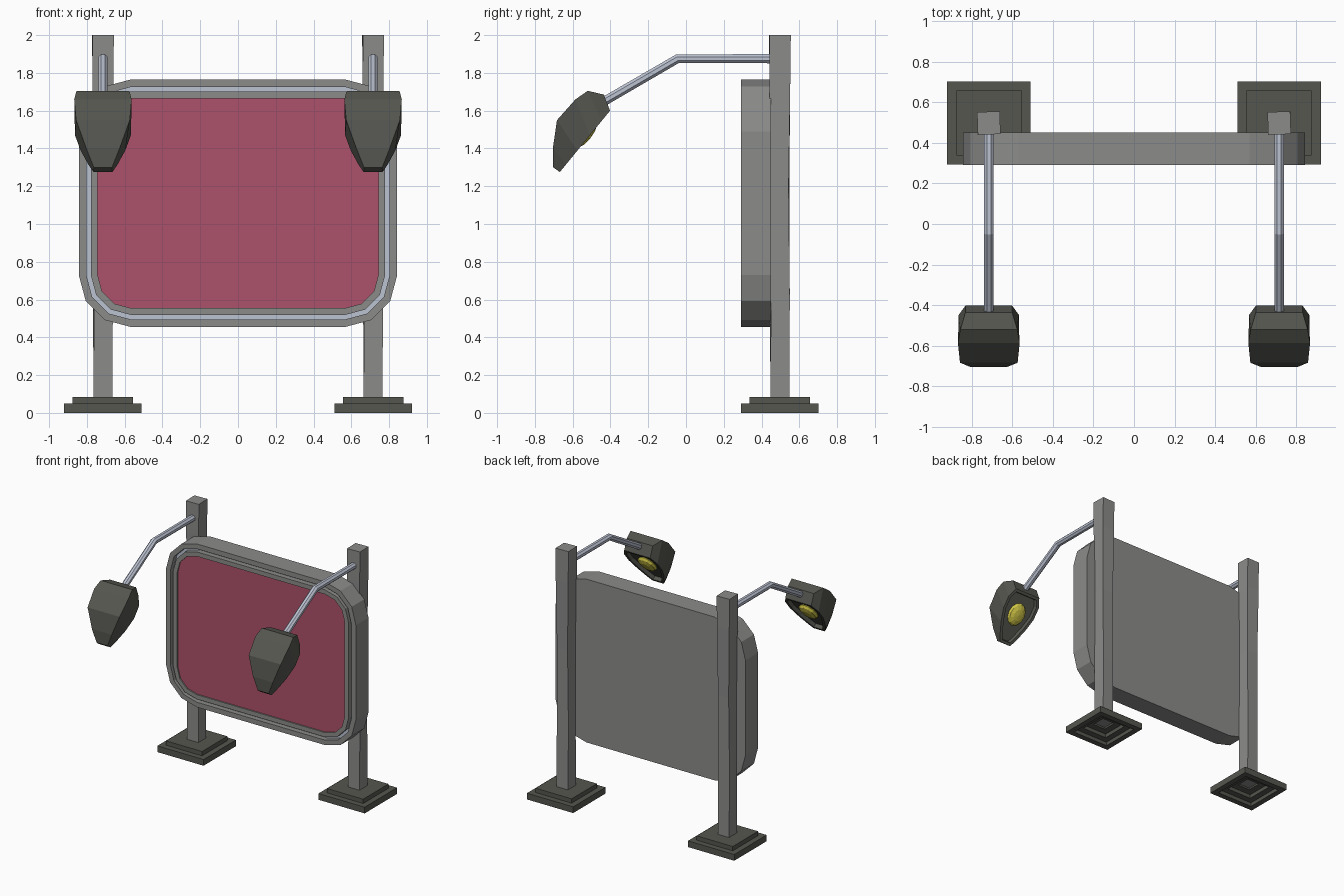
import bpy, bmesh, math
from mathutils import Vector, Matrix

cube = bpy.data.objects.get("Cube")
if cube:
    bpy.data.objects.remove(cube, do_unlink=True)


def material(name, rgb):
    m = bpy.data.materials.new(name)
    m.use_nodes = True
    m.diffuse_color = (*rgb, 1)
    m.node_tree.nodes["Principled BSDF"].inputs["Base Color"].default_value = (*rgb, 1)
    return m


GREY = material("post grey", (0.26, 0.26, 0.255))
DARK = material("dark grey", (0.092, 0.092, 0.08))
METAL = material("pale metal", (0.50, 0.54, 0.64))
PINK = material("panel pink", (0.42, 0.085, 0.145))
YELLOW = material("bulb yellow", (0.62, 0.55, 0.06))


def finish(bm, name, mats):
    bmesh.ops.recalc_face_normals(bm, faces=bm.faces)
    mesh = bpy.data.meshes.new(name)
    bm.to_mesh(mesh)
    bm.free()
    for m in mats:
        mesh.materials.append(m)
    obj = bpy.data.objects.new(name, mesh)
    bpy.context.collection.objects.link(obj)
    return obj


def loft(rings, band_mats=None, end_mat=0):
    """Skin closed rings in order and cap both ends."""
    bm = bmesh.new()
    loops = [[bm.verts.new(p) for p in ring] for ring in rings]
    for b, (lo, hi) in enumerate(zip(loops, loops[1:])):
        n = len(lo)
        for i in range(n):
            j = (i + 1) % n
            f = bm.faces.new((lo[i], lo[j], hi[j], hi[i]))
            f.material_index = band_mats[b] if band_mats else 0
    bm.faces.new(loops[0])
    bm.faces.new(loops[-1]).material_index = end_mat
    return bm


def square(cx, cy, z, h, turn=0):
    return [Vector((cx, cy, z)) + Matrix.Rotation(math.radians(turn), 3, 'Z')
            @ Vector((sx * h, sy * h, 0))
            for sx, sy in ((-1, -1), (1, -1), (1, 1), (-1, 1))]


# Sign board: rounded outline swept through a rim, groove and recessed panel
def outline(inset, y):
    half_w, half_h, r, cz = 0.843, 0.655, 0.275, 1.11
    pts = []
    for q, (sx, sz) in enumerate(((1, 1), (-1, 1), (-1, -1), (1, -1))):
        for k in range(4):
            a = math.radians(q * 90 + k * 30)
            pts.append(Vector((sx * (half_w - r) + (r - inset) * math.cos(a), y,
                               cz + sz * (half_h - r) + (r - inset) * math.sin(a))))
    return pts


board_profile = [(0, 0.45), (0, 0.29), (0.04, 0.29), (0.04, 0.33), (0.064, 0.33),
                 (0.064, 0.29), (0.1, 0.29), (0.1, 0.3)]
finish(loft([outline(i, y) for i, y in board_profile], (0, 0, 0, 1, 0, 0, 0), 2),
       "sign_board", [GREY, METAL, PINK])

# Cross-section sizes shared by both sides
BASE = [(0.055, 0.075), (0.055, 0.06), (0.11, 0.06), (0.11, 0.03), (0.16, 0.03),
        (0.16, 0), (0.205, 0), (0.205, 0.05), (0.16, 0.05), (0.16, 0.085), (0.05, 0.085)]
POST = [(0.05, 0.07, 0), (0.05, 0.6, 3), (0.048, 1.2, -2), (0.055, 1.75, 0), (0.056, 2, 2)]
ARM = [(0.46, 1.875, 0), (-0.045, 1.875, 15), (-0.45, 1.64, 30)]
# Lamp hood stations: back y, back z, back half width, rim position, rim half width
HOOD = [(-0.435, 1.685, 0.115, 0, 0.115), (-0.52, 1.705, 0.14, 0.17, 0.148),
        (-0.585, 1.66, 0.152, 0.4, 0.148), (-0.683, 1.55, 0.142, 0.65, 0.118),
        (-0.705, 1.4, 0.088, 0.88, 0.077), (-0.703, 1.3, 0.048, 1, 0.05)]
RIM_TOP, RIM_LOW = Vector((0, -0.402, 1.6)), Vector((0, -0.668, 1.275))
RIM_DIR = (RIM_LOW - RIM_TOP).normalized()
RIM_NORMAL = Vector((0, -RIM_DIR.z, RIM_DIR.y))


def arm_ring(x, y, z, tilt):
    r, a = 0.026, math.radians(tilt)
    return [Vector((x + r * math.cos(t), y - r * math.sin(t) * math.sin(a),
                    z + r * math.sin(t) * math.cos(a)))
            for t in (math.tau * (k + 0.5) / 8 for k in range(8))]


def hood_ring(x, station):
    y, z, bw, t, rw = station
    c = RIM_TOP.lerp(RIM_LOW, t)
    return [Vector(p) for p in ((x - bw, y, z), (x + bw, y, z),
                                (x + rw, c.y, c.z), (x - rw, c.y, c.z))]


for side, x in (("right", -0.715), ("left", 0.715)):
    # Stepped foot, hollow underneath, and the post
    finish(loft([square(x, 0.497, z, h) for h, z in BASE]), side + "_base", [DARK])
    finish(loft([square(x, 0.497, z, h, turn) for h, z, turn in POST]),
           side + "_post", [GREY])
    # Bent lamp arm
    finish(loft([arm_ring(x, *p) for p in ARM]), side + "_lamp_arm", [METAL])

    # Lamp hood with a recessed opening
    bm = loft([hood_ring(x, s) for s in HOOD])
    bmesh.ops.recalc_face_normals(bm, faces=bm.faces)
    opening = [f for f in bm.faces if f.normal.dot(RIM_NORMAL) > 0.99]
    bmesh.ops.inset_region(bm, faces=opening, thickness=0.022, use_even_offset=True)
    bmesh.ops.inset_region(bm, faces=opening, thickness=0.004, depth=-0.03,
                           use_even_offset=True)
    finish(bm, side + "_lamp_hood", [DARK])

    # Bulb, a flattened ball sitting in the opening
    bm = bmesh.new()
    turn = math.atan2(-RIM_NORMAL.y, RIM_NORMAL.z)
    centre = RIM_TOP.lerp(RIM_LOW, 0.43) - RIM_NORMAL * 0.022 + Vector((x, 0, 0))
    bmesh.ops.create_uvsphere(
        bm, u_segments=12, v_segments=6, radius=1,
        matrix=Matrix.Translation(centre) @ Matrix.Rotation(turn, 4, 'X')
        @ Matrix.Diagonal((0.075, 0.09, 0.034, 1)))
    finish(bm, side + "_bulb", [YELLOW])
